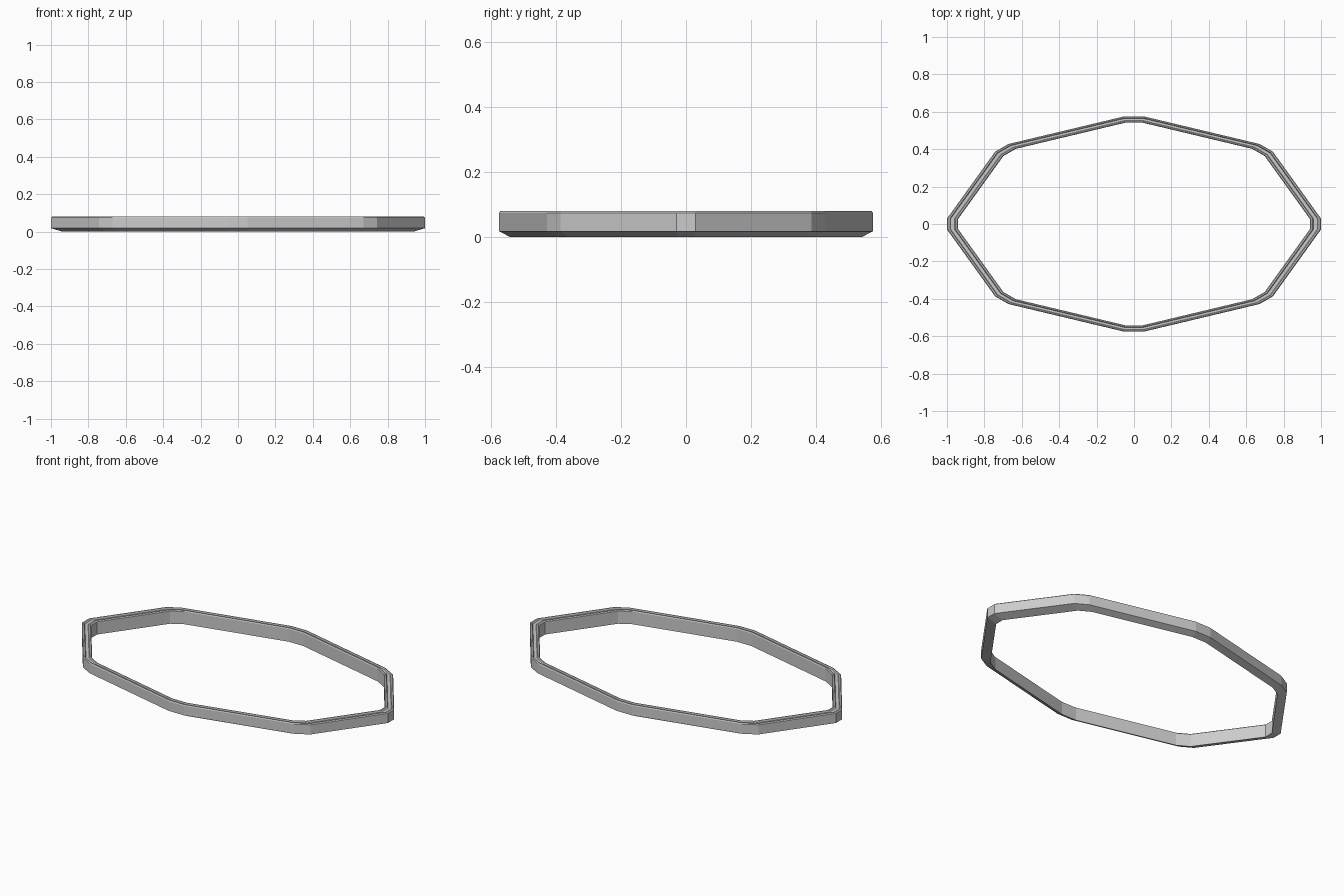
import bpy, bmesh
from math import sin, cos, pi
from mathutils import Vector

if "Cube" in bpy.data.objects:
    bpy.data.objects.remove(bpy.data.objects["Cube"])

# Outline: stretched octagon with each corner cut off
RX, RY, CUT = 1.021, 0.588, 0.07
corners = [Vector((RX * cos(i * pi / 4), RY * sin(i * pi / 4))) for i in range(8)]
outline = []
for i, a in enumerate(corners):
    b = corners[(i + 1) % 8]
    outline += [a.lerp(b, CUT), a.lerp(b, 1 - CUT)]

# Cross-section (scale of outline, height): sloped underside, bevelled rims, shallow groove
profile = [(0.94, 0.0), (1.0, 0.018), (1.0, 0.075), (0.994, 0.08), (0.985, 0.08),
           (0.980, 0.073), (0.960, 0.073), (0.955, 0.08), (0.946, 0.08), (0.94, 0.075)]

# Sweep the cross-section round the outline
bm = bmesh.new()
rings = [[bm.verts.new((p.x * s, p.y * s, z)) for p in outline] for s, z in profile]
n = len(outline)
for k, lower in enumerate(rings):
    upper = rings[(k + 1) % len(rings)]
    for i in range(n):
        j = (i + 1) % n
        bm.faces.new((lower[i], lower[j], upper[j], upper[i]))
bmesh.ops.recalc_face_normals(bm, faces=bm.faces)

mesh = bpy.data.meshes.new("octagonal_rim")
bm.to_mesh(mesh)
bm.free()
rim = bpy.data.objects.new("octagonal_rim", mesh)
bpy.context.collection.objects.link(rim)
